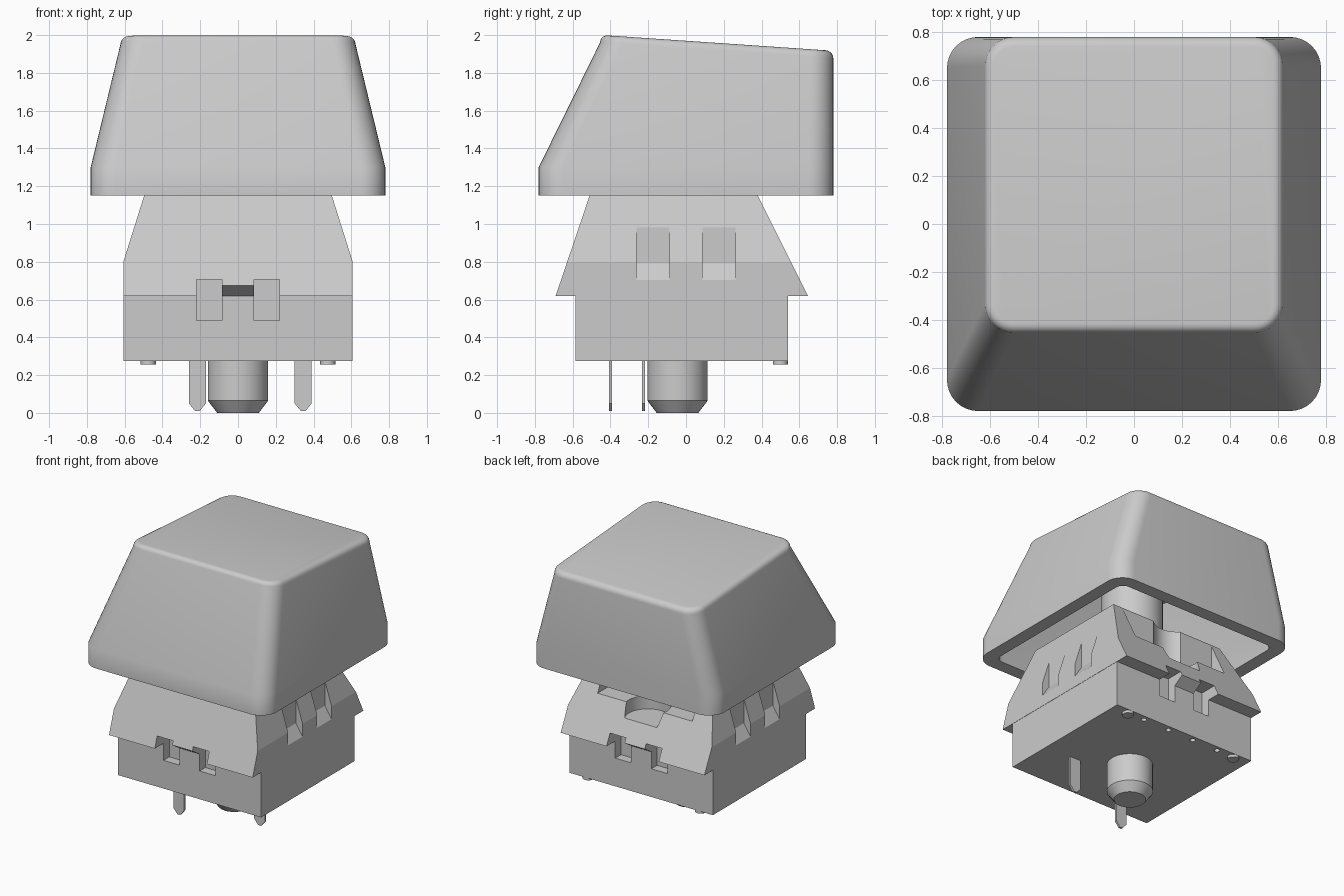
import bpy, bmesh, math
from mathutils import Vector

cube = bpy.data.objects.get("Cube")
if cube:
    bpy.data.objects.remove(cube, do_unlink=True)

GREY = (0.6, 0.6, 0.6, 1.0)
mat = bpy.data.materials.new("light_grey_plastic")
mat.use_nodes = True
mat.diffuse_color = GREY
for node in mat.node_tree.nodes:
    if node.type == 'BSDF_PRINCIPLED':
        node.inputs["Base Color"].default_value = GREY
        node.inputs["Roughness"].default_value = 0.6


def loft(name, rings):
    """Skin a stack of matching rings and close both ends."""
    bm = bmesh.new()
    loops = [[bm.verts.new(p) for p in ring] for ring in rings]
    n = len(loops[0])
    for low, high in zip(loops, loops[1:]):
        for i in range(n):
            j = (i + 1) % n
            bm.faces.new((low[i], low[j], high[j], high[i]))
    bm.faces.new(loops[0][::-1])
    bm.faces.new(loops[-1])
    bmesh.ops.recalc_face_normals(bm, faces=bm.faces)
    mesh = bpy.data.meshes.new(name)
    bm.to_mesh(mesh)
    bm.free()
    mesh.materials.append(mat)
    obj = bpy.data.objects.new(name, mesh)
    bpy.context.scene.collection.objects.link(obj)
    return obj


def rect(hx, y0, y1, z):
    return [(-hx, y0, z), (hx, y0, z), (hx, y1, z), (-hx, y1, z)]


def box(name, x0, x1, y0, y1, z0, z1):
    return loft(name, [[(x0, y0, z), (x1, y0, z), (x1, y1, z), (x0, y1, z)]
                       for z in (z0, z1)])


def turned(name, x, y, profile, sides=40):
    """Round part from (radius, z) pairs."""
    return loft(name, [[(x + r * math.cos(i * math.tau / sides),
                         y + r * math.sin(i * math.tau / sides), z)
                        for i in range(sides)] for r, z in profile])


def smooth(obj, degrees=35):
    for poly in obj.data.polygons:
        poly.use_smooth = True
    obj.data.set_sharp_from_angle(angle=math.radians(degrees))


def cut(obj, cutters):
    """Subtract every cutter and bake the result."""
    for c in cutters:
        mod = obj.modifiers.new("cut", 'BOOLEAN')
        mod.operation = 'DIFFERENCE'
        mod.solver = 'EXACT'
        mod.object = c
    bpy.context.view_layer.update()
    deps = bpy.context.evaluated_depsgraph_get()
    mesh = bpy.data.meshes.new_from_object(obj.evaluated_get(deps))
    obj.modifiers.clear()
    obj.data = mesh


def rounded(hx, y0, y1, r, height, steps=8):
    """Rounded rectangle ring; height gives z for each y."""
    ring = []
    corners = ((hx - r, y1 - r), (r - hx, y1 - r), (r - hx, y0 + r), (hx - r, y0 + r))
    for k, (cx, cy) in enumerate(corners):
        for i in range(steps + 1):
            a = (k + i / steps) * math.pi / 2
            y = cy + r * math.sin(a)
            ring.append((cx + r * math.cos(a), y, height(y)))
    return ring


# Keycap: hollow inside, flat rim, tapered walls and a tilted, softly edged top
def top(drop):
    return lambda y: 1.97 - 0.068 * y - drop


def flat(z):
    return lambda y: z


rings = [rounded(0.53, -0.36, 0.68, 0.06, top(0.11)),
         rounded(0.68, -0.68, 0.68, 0.06, flat(1.28)),
         rounded(0.68, -0.68, 0.68, 0.06, flat(1.15)),
         rounded(0.78, -0.78, 0.78, 0.13, flat(1.15)),
         rounded(0.78, -0.78, 0.78, 0.13, flat(1.3))]
EDGE = 0.04
for i in range(6):
    a = i / 5 * math.pi / 2
    inset = EDGE * (1 - math.cos(a))
    rings.append(rounded(0.622 - inset, -0.455 + inset, 0.78 - inset,
                         0.12 - inset, top(EDGE * (1 - math.sin(a)))))
smooth(loft("keycap", rings))

# Stem joining the keycap to the switch
smooth(turned("keycap_stem", 0, -0.02, [(0.215, 1.19), (0.215, 1.88)]))

# Switch housing, upper and lower halves
upper = loft("upper_housing", [rect(0.607, -0.69, 0.645, 0.62),
                               rect(0.607, -0.629, 0.555, 0.8),
                               rect(0.478, -0.49, 0.35, 1.21)])
lower = box("lower_housing", -0.605, 0.605, -0.585, 0.54, 0.275, 0.62)

# Latch notches at the front and back, shared by both halves
notches, bevels = [], []
for side, face in ((-1, -0.585), (1, 0.54)):
    y0, y1 = sorted((face - side * 0.07, face + side * 0.25))
    for x0, x1 in ((-0.22, -0.085), (0.085, 0.22)):
        notches.append(box("notch_cutter", x0, x1, y0, y1, 0.49, 0.705))
    # Sloping underside between the notches
    profile = [(face, 0.62), (face + side * 0.165, 0.7255),
               (face + side * 0.165, 0.5), (face, 0.5)]
    bevels.append(loft("bevel_cutter", [[(x, y, z) for y, z in profile]
                                        for x in (-0.1, 0.1)]))

# Side clip pockets with a ramp at the bottom
pockets = []
for side in (-1, 1):
    profile = [(0.55, 0.79), (0.55, 1.02), (0.72, 1.02), (0.72, 0.53)]
    for y0, y1 in ((-0.262, -0.088), (0.088, 0.262)):
        pockets.append(loft("pocket_cutter", [[(side * x, y, z) for x, z in profile]
                                              for y in (y0, y1)]))

# Lamp recess in the back slope, with a round seat
recess = [box("recess_cutter", -0.4, 0.4, 0.357, 0.8, 0.92, 1.4),
          turned("seat_cutter", 0, 0.46, [(0.16, 0.82), (0.16, 1.45)])]

# Lead holes in the underside
holes = [turned("hole_cutter", x, 0.5, [(0.02, 0.2), (0.02, 0.33)], 12)
         for x in (-0.33, -0.11, 0.11, 0.33)]

cut(upper, notches + bevels + pockets + recess)
cut(lower, notches + holes)
smooth(upper, 15)
for c in notches + bevels + pockets + recess + holes:
    bpy.data.objects.remove(c, do_unlink=True)

# Centre post with a tapered end
smooth(turned("centre_post", 0, -0.045, [(0.11, 0), (0.16, 0.065), (0.16, 0.29)]))

# Small standoff feet
for name, x in (("left_foot", 0.475), ("right_foot", -0.475)):
    smooth(turned(name, x, 0.5, [(0.04, 0.255), (0.04, 0.285)], 20))

# Flat contact pins with pointed tips
for name, x, y in (("left_pin", 0.345, -0.225), ("right_pin", -0.215, -0.4)):
    shape = [(-0.045, 0.29), (-0.045, 0.05), (-0.012, 0.01),
             (0.012, 0.01), (0.045, 0.05), (0.045, 0.29)]
    loft(name, [[(x + dx, y + dy, z) for dx, z in shape] for dy in (-0.008, 0.008)])
